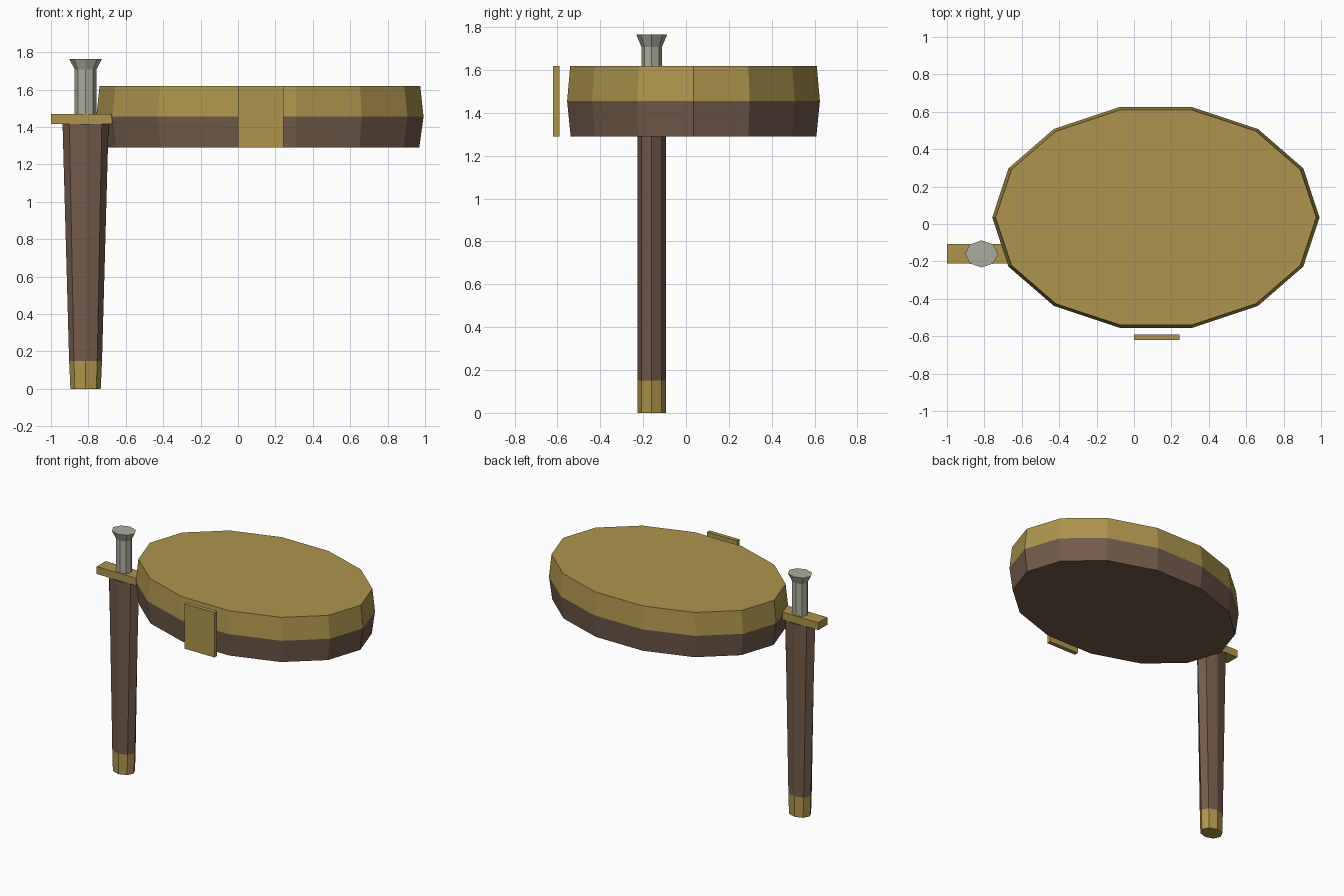
import bpy, bmesh, math

if "Cube" in bpy.data.objects:
    bpy.data.objects.remove(bpy.data.objects["Cube"])


def material(name, rgb):
    m = bpy.data.materials.new(name)
    m.diffuse_color = (*rgb, 1)
    m.use_nodes = True
    m.node_tree.nodes["Principled BSDF"].inputs["Base Color"].default_value = m.diffuse_color
    return m


gold = material("old gold", (0.42, 0.30, 0.075))
brown = material("brown leather", (0.17, 0.105, 0.07))
steel = material("dull steel", (0.42, 0.41, 0.345))


def finish(name, bm, mats):
    bmesh.ops.recalc_face_normals(bm, faces=bm.faces)
    me = bpy.data.meshes.new(name)
    bm.to_mesh(me)
    bm.free()
    for m in mats:
        me.materials.append(m)
    ob = bpy.data.objects.new(name, me)
    bpy.context.collection.objects.link(ob)
    return ob


def lathe(name, center, sides, rings, mats, split=None):
    """Elliptical solid from rings (z, rx, ry); faces below split use the second material."""
    bm = bmesh.new()
    loops = []
    for z, rx, ry in rings:
        angles = [math.tau * i / sides for i in range(sides)]
        loops.append([bm.verts.new((center[0] + rx * math.cos(a),
                                    center[1] + ry * math.sin(a), z)) for a in angles])
    for low, high in zip(loops, loops[1:]):
        for i in range(sides):
            j = (i + 1) % sides
            bm.faces.new((low[i], low[j], high[j], high[i]))
    bm.faces.new(loops[0][::-1])
    bm.faces.new(loops[-1])
    if split is not None:
        for f in bm.faces:
            f.material_index = int(f.calc_center_median().z < split)
    return finish(name, bm, mats)


def box(name, lo, hi, mat):
    bm = bmesh.new()
    bmesh.ops.create_cube(bm, size=1)
    for v in bm.verts:
        v.co = [(a + b) / 2 + c * (b - a) for a, b, c in zip(lo, hi, v.co)]
    return finish(name, bm, [mat])


# Belt: oval drum, gold above and leather below
lathe("belt", (0.117, 0.035), 14,
      [(1.29, 0.852, 0.588), (1.455, 0.875, 0.605), (1.62, 0.857, 0.590)],
      [gold, brown], split=1.455)

# Buckle plate in front of the belt
box("buckle", (0.0, -0.62, 1.29), (0.243, -0.59, 1.62), gold)

# Sword hanging at the side
hip = (-0.815, -0.16)
lathe("scabbard", hip, 8, [(0.15, 0.088, 0.066), (1.415, 0.123, 0.066)], [brown])
lathe("scabbard_tip", hip, 8, [(0.0, 0.081, 0.066), (0.15, 0.088, 0.066)], [gold])
box("crossguard", (-1.0, -0.212, 1.415), (-0.675, -0.108, 1.47), gold)
lathe("grip_and_pommel", hip, 8,
      [(1.47, 0.058, 0.048), (1.708, 0.058, 0.048), (1.765, 0.088, 0.072)], [steel])
